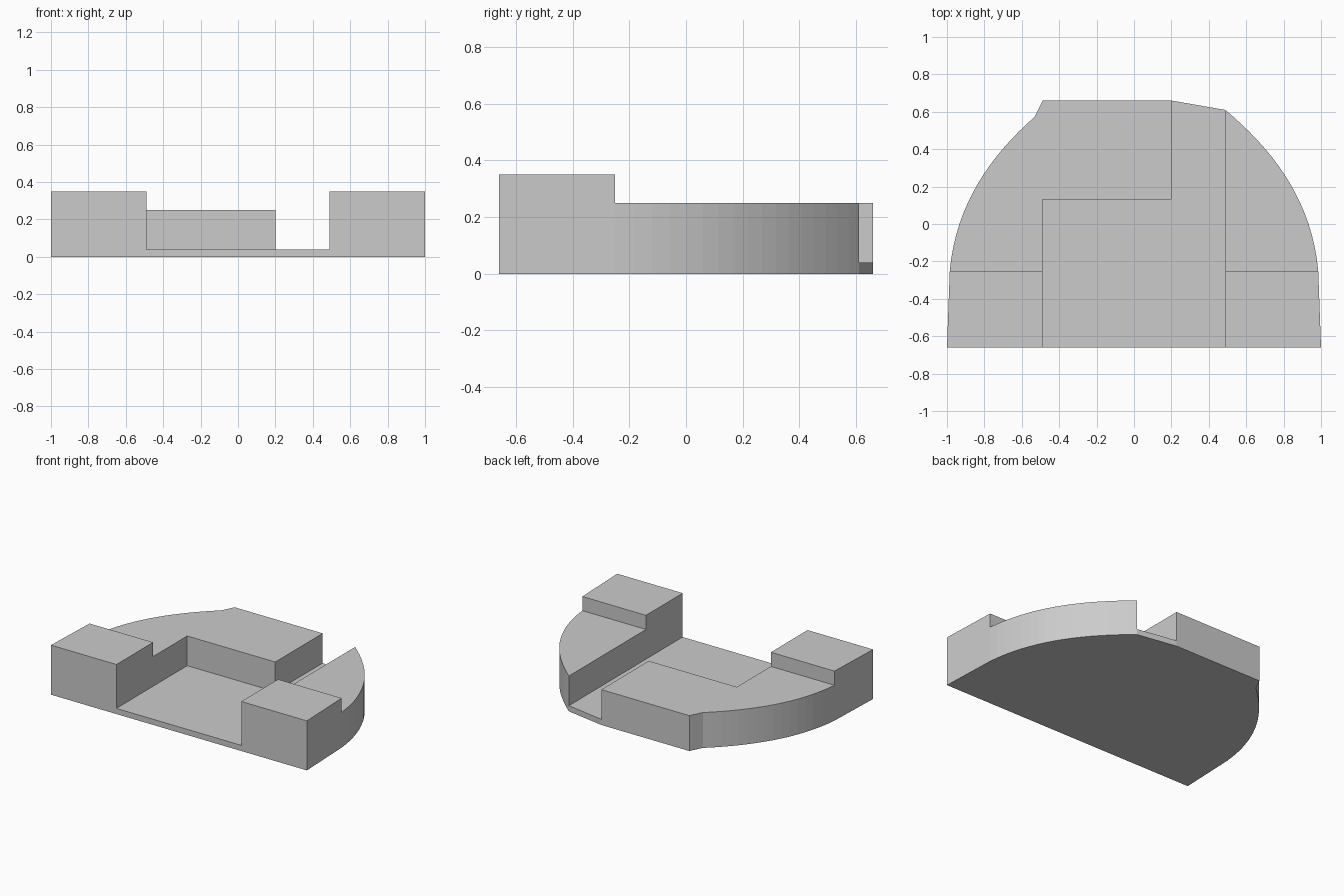
import bpy, bmesh
from mathutils import Vector
from mathutils.geometry import interpolate_bezier

cube = bpy.data.objects.get("Cube")
if cube:
    bpy.data.objects.remove(cube)

grey = bpy.data.materials.new("plain grey")
grey.use_nodes = True
grey.diffuse_color = (0.6, 0.6, 0.6, 1)
grey.node_tree.nodes["Principled BSDF"].inputs["Base Color"].default_value = (0.6, 0.6, 0.6, 1)


def prism(name, outline, height):
    """Extrude a plan outline from the ground up to the given height."""
    bm = bmesh.new()
    face = bm.faces.new([bm.verts.new((x, y, 0)) for x, y in outline])
    grown = bmesh.ops.extrude_face_region(bm, geom=[face], use_keep_orig=True)
    for v in grown["geom"]:
        if isinstance(v, bmesh.types.BMVert):
            v.co.z = height
    bmesh.ops.recalc_face_normals(bm, faces=bm.faces)
    mesh = bpy.data.meshes.new(name)
    bm.to_mesh(mesh)
    bm.free()
    mesh.materials.append(grey)
    obj = bpy.data.objects.new(name, mesh)
    bpy.context.collection.objects.link(obj)
    return obj


FRONT, BACK, STEP = -0.66, 0.66, -0.25
INNER, RIM = 0.488, 0.985
NOTCH_X, NOTCH_Y = 0.20, 0.13
FLOOR, LOW, HIGH = 0.04, 0.25, 0.35

# Curved outer edge, from the step round to the back
arc = [(p.x, p.y) for p in interpolate_bezier(
    Vector((RIM, STEP)), Vector((0.95, 0.13)),
    Vector((0.74, 0.40)), Vector((INNER, 0.61)), 18)]

# Recessed floor with a channel running out at the back
prism("recessed_floor", [(-INNER, FRONT), (INNER, FRONT), (INNER, 0.61),
                         (NOTCH_X, BACK), (NOTCH_X, NOTCH_Y), (-INNER, NOTCH_Y)], FLOOR)

# Tall front blocks
for side, s in (("left", 1), ("right", -1)):
    prism(side + "_front_block", [(s * INNER, FRONT), (s * 1.0, FRONT),
                                  (s * RIM, STEP), (s * INNER, STEP)], HIGH)

# Low curved wall on the left
prism("left_curved_wall", [(INNER, STEP)] + arc, LOW)

# Low curved wall on the right, joined to the broad back platform
prism("right_wall_and_platform",
      [(-INNER, STEP)] + [(-x, y) for x, y in arc[:-1]] +
      [(-INNER, BACK), (NOTCH_X, BACK), (NOTCH_X, NOTCH_Y), (-INNER, NOTCH_Y)], LOW)
